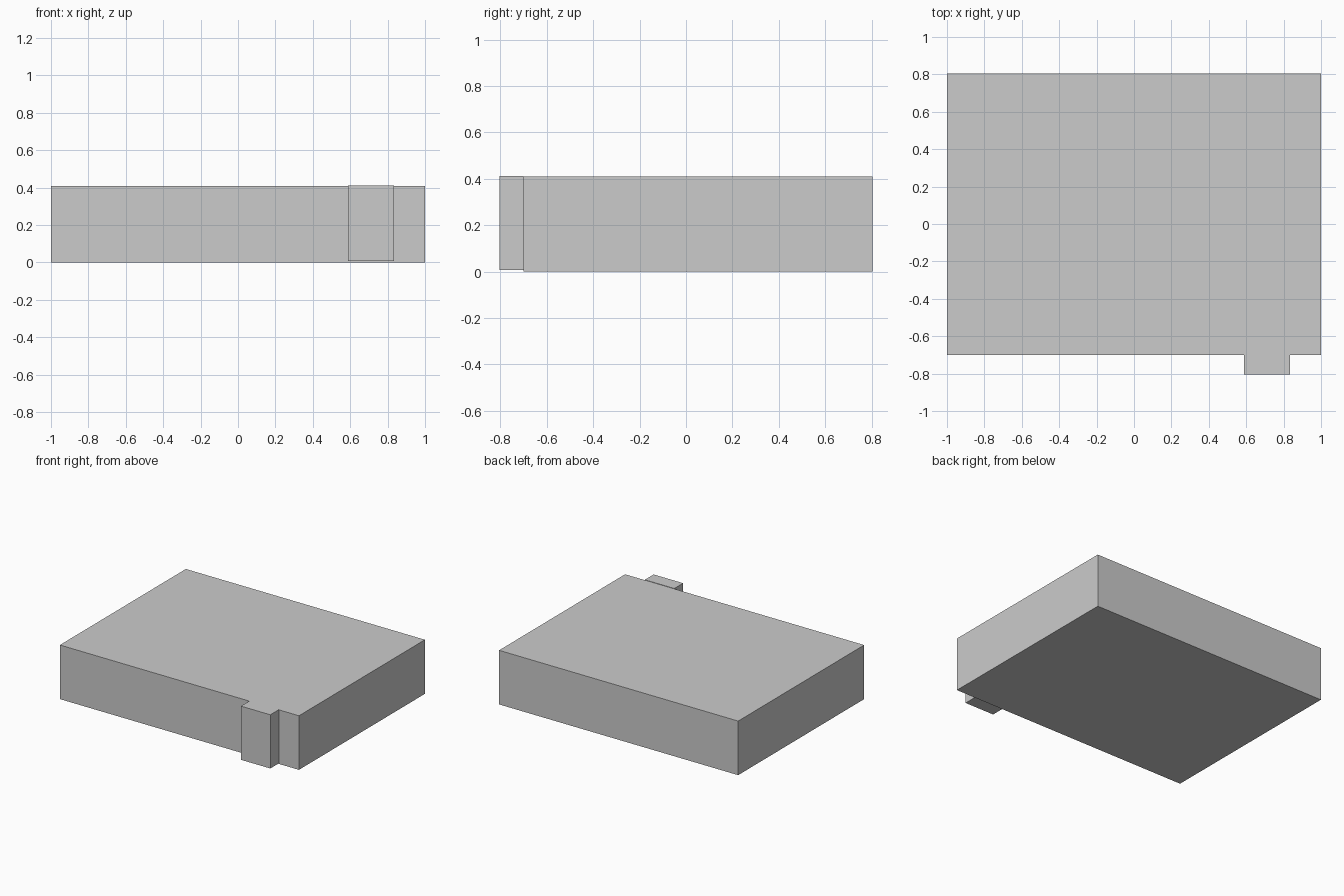
import bpy

if "Cube" in bpy.data.objects:
    bpy.data.objects.remove(bpy.data.objects["Cube"])


def box(name, lo, hi):
    """Axis-aligned block between two corners, with its size baked into the mesh."""
    bpy.ops.mesh.primitive_cube_add(size=1)
    ob = bpy.context.object
    ob.name = ob.data.name = name
    ob.location = [(a + b) / 2 for a, b in zip(lo, hi)]
    ob.scale = [b - a for a, b in zip(lo, hi)]
    bpy.ops.object.transform_apply(location=False, rotation=False, scale=True)
    return ob


# Wide flat slab
box("main_slab", (-1, -0.70, 0), (1, 0.805, 0.409))

# Small upright block on the front face, near the right corner
box("front_block", (0.588, -0.805, 0.006), (0.834, -0.70, 0.412))
